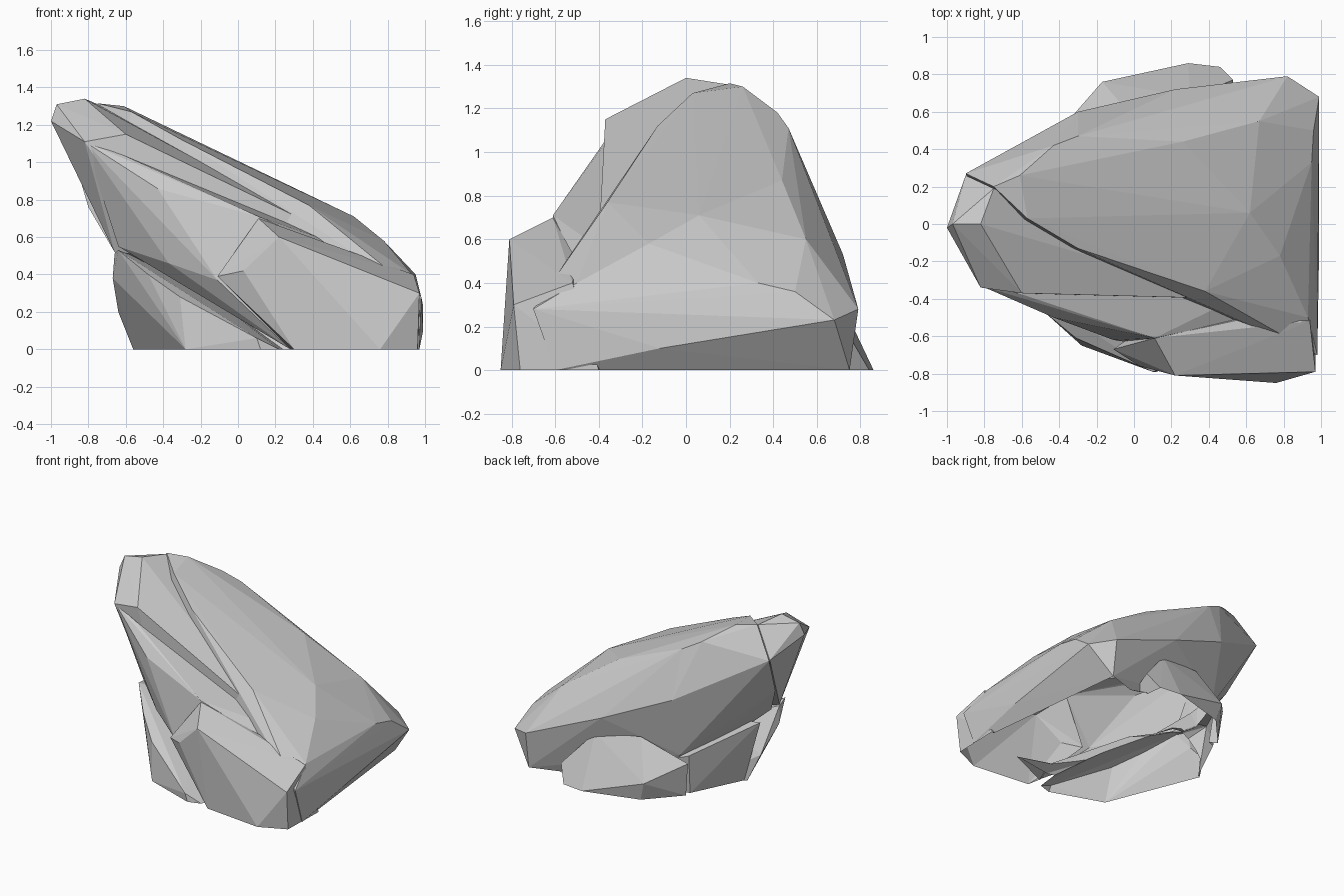
import bpy, bmesh


def chunk(name, pts):
    """Angular stone block: convex hull of a few corner points."""
    bm = bmesh.new()
    for p in pts:
        bm.verts.new(p)
    bmesh.ops.convex_hull(bm, input=bm.verts[:])
    loose = [v for v in bm.verts if not v.link_faces]
    bmesh.ops.delete(bm, geom=loose, context='VERTS')
    bmesh.ops.recalc_face_normals(bm, faces=bm.faces[:])
    me = bpy.data.meshes.new(name)
    bm.to_mesh(me)
    bm.free()
    ob = bpy.data.objects.new(name, me)
    bpy.context.collection.objects.link(ob)
    return ob


# main leaning slab
rock = chunk("leaning_rock", [
    (-.75, .2, 1.315), (-.61, .26, 1.30), (-.9, .27, 1.10), (-.57, .03, 1.27),
    (-.3, -.13, 1.12), (.38, -.36, .77), (-.43, .42, 1.18), (-.3, .47, 1.11),
    (.26, .44, .87), (-.3, .6, .76), (.22, .72, .53), (.62, .06, .71),
    (.67, .55, .60), (.78, -.17, .58), (.66, -.31, .60), (.96, .5, .36),
    (.95, .33, .40), (.93, -.5, .40), (.6, .71, .43), (.82, .79, .28),
    (.99, .68, .23), (.98, -.7, .28), (.99, -.12, .10), (.82, .75, 0),
    (.97, -.6, 0), (-.66, -.1, .52), (-.8, .05, .76), (.2, -.5, 0),
    (-.1, .45, 0), (-.3, .5, .3)])

# second layer with the tip, stepped down along the front of the slab
middle = chunk("middle_layer", [
    (-1, -.02, 1.22), (-.97, 0, 1.31), (-.82, 0, 1.34), (-.75, .19, 1.31),
    (-.9, .26, 1.10), (-.82, -.34, 1.11), (-.6, -.37, 1.15), (.54, -.40, .60),
    (.38, -.3, .66), (-.66, -.2, .52), (.3, -.3, .1), (-.4, -.38, .5)])

# third layer, lower still
front = chunk("front_layer", [
    (-.82, -.33, 1.11), (-.62, -.37, 1.04), (-.43, -.50, .86),
    (.11, -.61, .71), (.54, -.40, .56), (.62, -.5, .48), (-.37, -.47, .46),
    (-.64, -.25, .55), (.28, -.68, 0), (-.11, -.62, .37), (.4, -.3, .1)])

# block at the front right corner
corner = chunk("front_right_block", [
    (.22, -.81, .60), (.11, -.61, .70), (-.11, -.67, .39), (.03, -.76, .42),
    (.3, -.80, 0), (.28, -.7, 0), (.76, -.85, 0), (.97, -.79, .30),
    (.96, -.76, 0), (.97, -.4, 0), (.94, -.52, .40), (.62, -.5, .50),
    (.4, -.3, .1)])

# low block under the overhang
foot = chunk("left_foot_block", [
    (-.56, .05, 0), (-.64, 0, .2), (-.67, -.18, .38), (-.66, -.2, .51),
    (-.64, -.3, .53), (-.48, -.47, .40), (-.31, -.61, .28), (-.28, -.65, 0),
    (.1, -.79, .06), (.12, -.79, 0), (.22, -.76, 0), (.25, -.5, 0),
    (-.3, .2, 0), (-.3, 0, .4)])

# low block at the back
heel = chunk("back_foot_block", [
    (-.17, .76, .14), (.29, .86, 0), (.46, .84, 0), (.53, .77, .12),
    (-.05, .62, .42), (.3, .68, .38), (-.38, .52, .26), (-.35, .5, 0),
    (.5, .5, 0), (-.1, .35, 0), (-.13, .74, 0)])

# hidden core tying the feet together below the overhang
core = chunk("core", [
    (-.54, .06, 0), (-.35, .45, 0), (-.65, .02, .46), (-.36, .48, .3),
    (.5, .72, 0), (.8, .6, 0), (.9, -.5, 0), (.3, -.6, 0), (-.2, -.5, 0),
    (.5, 0, .3)])

# fuse all the blocks into one faceted stone
bpy.context.view_layer.objects.active = rock
for part in (core, middle, front, corner, foot, heel):
    mod = rock.modifiers.new("fuse_" + part.name, 'BOOLEAN')
    mod.operation = 'UNION'
    mod.solver = 'EXACT'
    mod.object = part
    bpy.ops.object.modifier_apply(modifier=mod.name)
    bpy.data.objects.remove(part)

# the stone is open where it meets the ground
bm = bmesh.new()
bm.from_mesh(rock.data)
base = [f for f in bm.faces if max(v.co.z for v in f.verts) < .002]
bmesh.ops.delete(bm, geom=base, context='FACES')
bm.to_mesh(rock.data)
bm.free()
